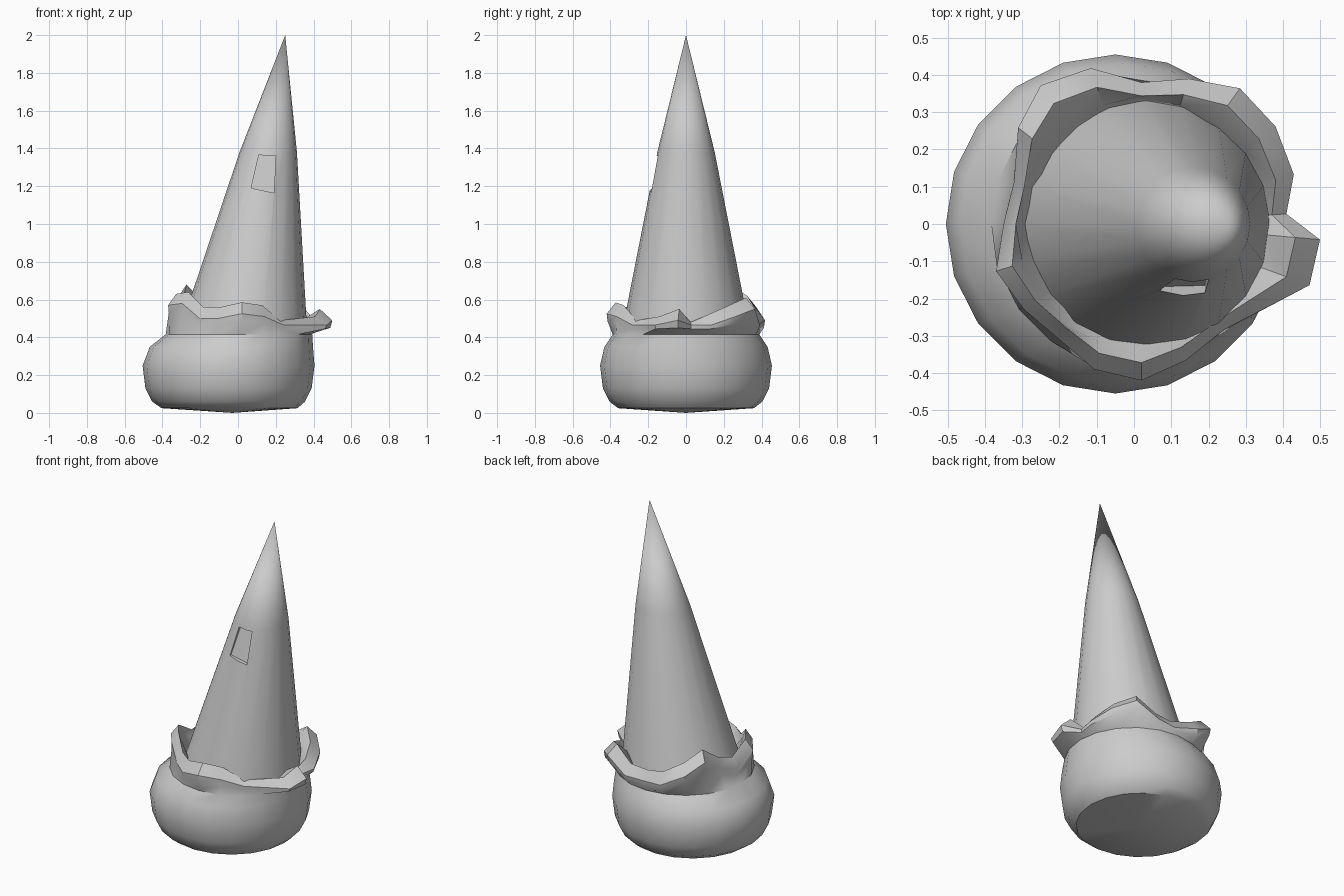
import bpy, bmesh
from math import cos, sin, radians

if "Cube" in bpy.data.objects:
    bpy.data.objects.remove(bpy.data.objects["Cube"])

SIDES = 20


def circle(z, cx, r):
    return [(cx + r * cos(radians(18 * k)), r * sin(radians(18 * k)), z) for k in range(SIDES)]


def loft(name, rings, bottom=None, tip=None):
    """Skin a stack of rings, closing either end with a point."""
    bm = bmesh.new()
    loops = [[bm.verts.new(p) for p in ring] for ring in rings]
    for a, b in zip(loops, loops[1:]):
        for i in range(len(a)):
            j = (i + 1) % len(a)
            bm.faces.new((a[i], a[j], b[j], b[i]))
    for loop, point in ((loops[0], bottom), (loops[-1], tip)):
        if point:
            v = bm.verts.new(point)
            for i in range(len(loop)):
                bm.faces.new((loop[i], loop[(i + 1) % len(loop)], v))
    bmesh.ops.recalc_face_normals(bm, faces=bm.faces)
    mesh = bpy.data.meshes.new(name)
    bm.to_mesh(mesh)
    bm.free()
    obj = bpy.data.objects.new(name, mesh)
    bpy.context.collection.objects.link(obj)
    return obj


def smooth(obj, angle):
    bpy.ops.object.select_all(action='DESELECT')
    obj.select_set(True)
    bpy.context.view_layer.objects.active = obj
    bpy.ops.object.shade_smooth_by_angle(angle=radians(angle))


# Ragged rim: angle, outer radius, crest height
RIM = [(4, .39, .48), (18, .43, .52), (36, .445, .57), (54, .45, .61), (72, .41, .53),
       (90, .38, .52), (108, .44, .55), (126, .46, .62), (142, .42, .68), (162, .36, .59),
       (180, .37, .56), (198, .41, .63), (216, .39, .64), (234, .38, .56), (252, .41, .56),
       (270, .42, .585), (288, .385, .57), (308, .36, .49), (340, .48, .51), (355, .481, .55)]


def rim_ring(radius, height):
    return [(0.02 + radius(R) * cos(radians(a)), radius(R) * sin(radians(a)), height(z))
            for a, R, z in RIM]


# Bulbous body flowing up into the rim and down against the cone
rings = [circle(*p) for p in [(.025, -.045, .36), (.06, -.05, .405), (.13, -.05, .44),
                              (.25, -.05, .455), (.35, -.035, .432), (.415, .005, .388)]]
rings += [
    rim_ring(lambda R: .375 + (R - .375) * .9, lambda z: max(.445, z - .1)),
    rim_ring(lambda R: R, lambda z: max(.465, z - .06)),
    rim_ring(lambda R: R - .03 - (R - .36) * .3, lambda z: z),
    rim_ring(lambda R: .335, lambda z: z - .05),
    circle(.46, .035, .30),
]
body = loft("body", rings, bottom=(-.03, 0, 0))
smooth(body, 35)

# Leaning pointed roof
roof = loft("roof", [circle(.45, .03, .335), circle(1.38, .16, .152)],
            bottom=(.03, 0, .45), tip=(.25, 0, 2))

# Window recess cut into the front of the roof
outline = [(.07, 1.19, -.168), (.19, 1.165, -.165), (.2, 1.36, -.122), (.11, 1.365, -.128)]
cutter = loft("window_cutter", [[(x, y, z) for x, z, y in outline],
                                [(x, -.4, z) for x, z, y in outline]],
              bottom=(.1425, -.146, 1.27), tip=(.1425, -.4, 1.27))
cutter.hide_render = True
cut = roof.modifiers.new("window", 'BOOLEAN')
cut.operation = 'DIFFERENCE'
cut.solver = 'EXACT'
cut.object = cutter
bpy.context.view_layer.objects.active = roof
bpy.ops.object.modifier_apply(modifier=cut.name)
bpy.data.objects.remove(cutter)
smooth(roof, 30)
